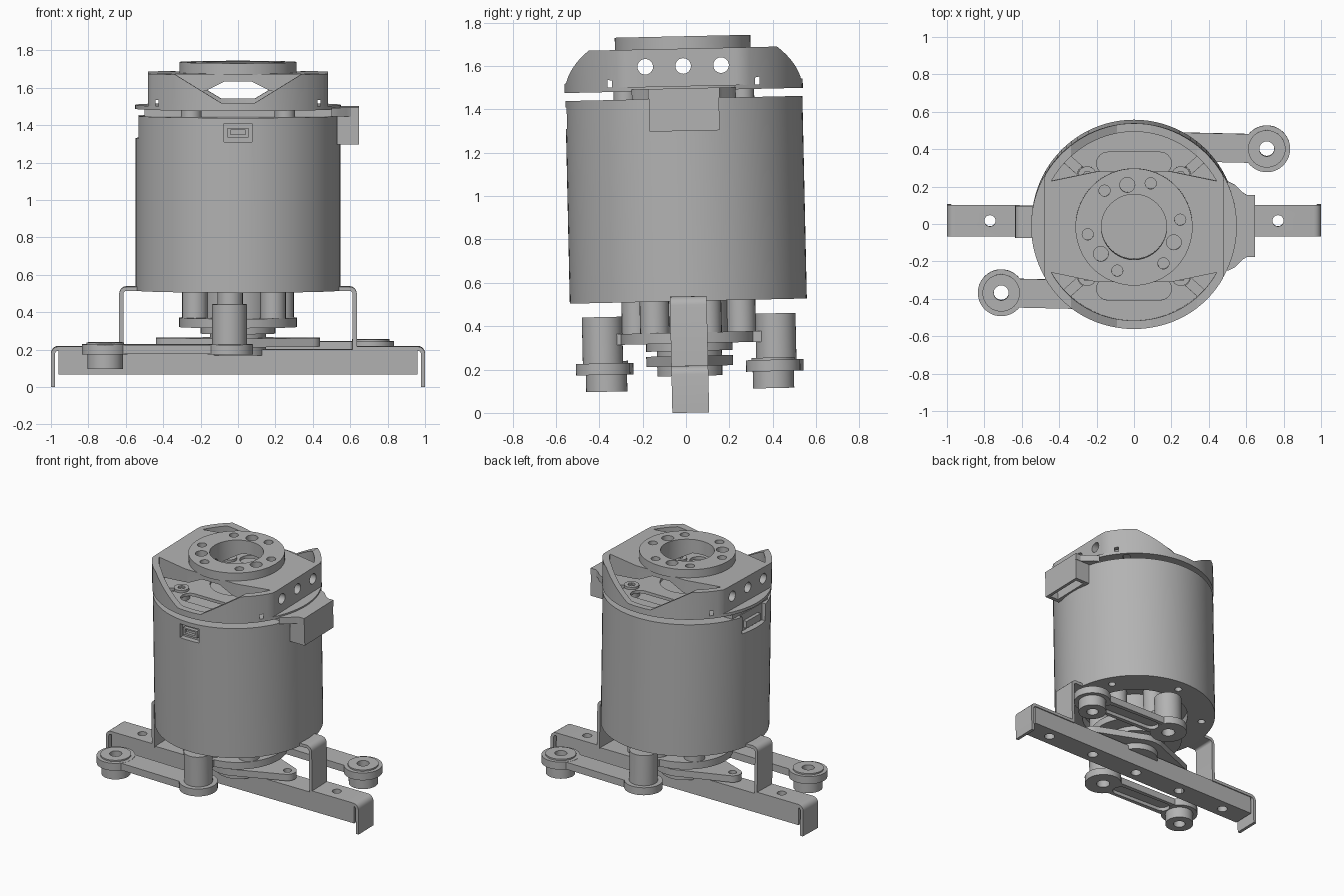
import bpy, bmesh
from math import cos, sin, pi, radians
from mathutils import Matrix

if "Cube" in bpy.data.objects:
    bpy.data.objects.remove(bpy.data.objects["Cube"])

grey = bpy.data.materials.new("satin grey")
grey.use_nodes = True
GREY = (0.45, 0.45, 0.45, 1)
grey.diffuse_color = GREY
grey.node_tree.nodes["Principled BSDF"].inputs["Base Color"].default_value = GREY

parts = []


def prism(name, pts, a, b, axis="Z"):
    """Extrude a polygon along an axis from a to b."""
    place = {"Z": lambda p, t: (p[0], p[1], t),
             "Y": lambda p, t: (p[0], t, p[1]),
             "X": lambda p, t: (t, p[0], p[1])}[axis]
    bm = bmesh.new()
    low = [bm.verts.new(place(p, a)) for p in pts]
    high = [bm.verts.new(place(p, b)) for p in pts]
    bm.faces.new(low)
    bm.faces.new(high)
    n = len(pts)
    for i in range(n):
        j = (i + 1) % n
        bm.faces.new((low[i], low[j], high[j], high[i]))
    bmesh.ops.recalc_face_normals(bm, faces=bm.faces)
    me = bpy.data.meshes.new(name)
    bm.to_mesh(me)
    bm.free()
    me.materials.append(grey)
    ob = bpy.data.objects.new(name, me)
    bpy.context.collection.objects.link(ob)
    parts.append(ob)
    return ob


def arc(x, y, r, start=0, end=2 * pi, n=48, closed=True):
    steps = n if closed else n - 1
    return [(x + r * cos(start + (end - start) * i / steps),
             y + r * sin(start + (end - start) * i / steps)) for i in range(n)]


def cyl(name, x, y, r, a, b, axis="Z", n=40):
    return prism(name, arc(x, y, r, n=n), a, b, axis)


def box(name, x0, x1, y0, y1, a, b):
    return prism(name, [(x0, y0), (x1, y0), (x1, y1), (x0, y1)], a, b)


def slot(name, x0, y0, x1, y1, r, a, b):
    """Round-ended bar between two points."""
    from_angle = Matrix.Rotation(0, 2)
    dx, dy = x1 - x0, y1 - y0
    length = (dx * dx + dy * dy) ** 0.5
    c, s = dx / length, dy / length
    flat = (arc(length, 0, r, -pi / 2, pi / 2, 16, False)
            + arc(0, 0, r, pi / 2, 3 * pi / 2, 16, False))
    return prism(name, [(x0 + c * u - s * v, y0 + s * u + c * v) for u, v in flat], a, b)


def combine(ob, others, mode="DIFFERENCE"):
    """Apply booleans and discard the helpers."""
    for o in others:
        o.hide_render = True
        m = ob.modifiers.new("boolean", "BOOLEAN")
        m.operation, m.solver, m.object = mode, "EXACT", o
    bpy.context.view_layer.update()
    deps = bpy.context.evaluated_depsgraph_get()
    me = bpy.data.meshes.new_from_object(ob.evaluated_get(deps))
    ob.modifiers.clear()
    ob.data = me
    for o in others:
        parts.remove(o)
        bpy.data.objects.remove(o)
    return ob


def turned(ob):
    """Copy of a part turned half way round the main axis."""
    me = ob.data.copy()
    me.transform(Matrix.Rotation(pi, 4, "Z"))
    twin = bpy.data.objects.new("opposite_" + ob.name, me)
    bpy.context.collection.objects.link(twin)
    parts.append(twin)


quarters = [(sx, sy) for sx in (-1, 1) for sy in (-1, 1)]

# Main housing with a bottom recess, screw holes and two port pockets
body = cyl("housing", 0, 0, 0.547, 0.515, 1.45, n=96)
cuts = [cyl("c", 0, 0, 0.36, 0.4, 0.58),
        box("c", -0.075, 0.075, -0.6, -0.51, 1.32, 1.42),
        box("c", -0.6, -0.505, -0.13, 0.13, 1.33, 1.5)]
cuts += [cyl("c", 0.46 * cos(a), 0.46 * sin(a), 0.025, 0.4, 0.56, n=16)
         for a in [radians(30 + 60 * i) for i in range(6)]]
combine(body, cuts)
plug = prism("front_port", [(-0.055, 1.345), (0.055, 1.345), (0.055, 1.395), (-0.055, 1.395)],
             -0.535, -0.5, "Y")
combine(plug, [prism("c", [(-0.04, 1.36), (0.04, 1.36), (0.04, 1.385), (-0.04, 1.385)],
                     -0.6, -0.515, "Y")])
box("side_port", -0.53, -0.49, -0.08, 0.08, 1.35, 1.4)

# Spacers between housing and cap
box("spacer_block", -0.5, 0.5, -0.2, 0.2, 1.44, 1.49)
for sx, sy in quarters:
    cyl("spacer_post", sx * 0.25, sy * 0.27, 0.055, 1.44, 1.49, n=24)

# Connector shroud on the left side
flare = [(0.5, 0.24), (0.54, 0.22), (0.58, 0.18), (0.605, 0.165), (0.647, 0.165)]
prism("shroud_plate", flare + [(x, -y) for x, y in reversed(flare)], 1.45, 1.497)
shroud = box("shroud", 0.53, 0.647, -0.162, 0.162, 1.3, 1.49)
combine(shroud, [box("c", 0.56, 0.625, -0.135, 0.135, 1.2, 1.45)])

# Cap floor with crescent openings and corner slots
floor = cyl("cap_floor", 0, 0, 0.55, 1.487, 1.508, n=96)
cuts = [cyl("c", 0, 0, 0.175, 1.4, 1.6)]
for s in (-1, 1):
    cuts.append(slot("c", -0.14, s * 0.335, 0.14, s * 0.335, 0.06, 1.4, 1.6))
for sx, sy in quarters:
    cuts.append(slot("c", sx * 0.27, sy * 0.28, sx * 0.36, sy * 0.36, 0.025, 1.4, 1.6))
combine(floor, cuts)
for sx, sy in quarters:
    screw = cyl("cap_screw", sx * 0.25, sy * 0.27, 0.05, 1.5, 1.525, n=24)
    combine(screw, [cyl("c", sx * 0.25, sy * 0.27, 0.025, 1.51, 1.6, n=6)])

# Cap bridge: flat-sided drum, hollowed, with dipped front and back
cap = prism("cap", [(max(-0.48, min(0.48, x)), y) for x, y in arc(0, 0, 0.55, n=96)],
            1.505, 1.68)
cuts = []
for s in (-1, 1):
    edge = arc(0, 0, 0.505, radians(29), radians(151), 32, False) + [(-0.2, 0.295), (0.2, 0.295)]
    cuts.append(prism("c", [(x, s * y) for x, y in edge], 1.4, 1.8))
    cuts.append(prism("c", [(-0.37, 1.7), (-0.09, 1.53), (0.09, 1.53), (0.37, 1.7)],
                      s * 0.3, s * 0.7, "Y"))
tunnel = [(0.44, 1.45), (0.44, 1.54), (0.17, 1.59), (0.07, 1.64)]
cuts.append(prism("c", tunnel + [(-x, z) for x, z in reversed(tunnel)], -0.35, 0.35, "Y"))
cuts += [cyl("c", y, 1.6, 0.036, -0.7, 0.7, "X", 24) for y in (-0.175, 0, 0.175)]
cuts.append(cyl("c", 0, 0, 0.175, 1.4, 1.8))
combine(cap, cuts)

# Mounting flange with a ring of holes
flange = cyl("mounting_flange", 0, 0, 0.313, 1.675, 1.737, n=64)
cuts = [cyl("c", 0, 0, 0.175, 1.6, 1.8)]
for i in range(9):
    a = radians(69 + 120 * (i // 3) + 30 * (i % 3))
    r, reach = (0.04, 0.228) if i % 3 == 1 else (0.03, 0.25)
    cuts.append(cyl("c", reach * cos(a), reach * sin(a), r, 1.69, 1.8, n=20))
combine(flange, cuts)

# Output hub below the housing
cyl("hub_core", 0, 0, 0.19, 0.3, 0.6)
cyl("hub_plate", 0, 0, 0.315, 0.32, 0.37, n=64)
for i in range(6):
    a = radians(20 + 60 * i)
    cyl("hub_post", 0.245 * cos(a), 0.245 * sin(a), 0.068, 0.36, 0.59, n=24)
cyl("hub_collar", 0, 0, 0.2, 0.285, 0.325)
cyl("hub_spindle", 0, 0, 0.15, 0.17, 0.29)

# Lower pivot plate with tapered ears
ears = (arc(0.38, 0, 0.06, -1.2, 1.2, 12, False) + arc(0, 0, 0.2, 1.1, pi - 1.1, 16, False)
        + arc(-0.38, 0, 0.06, pi - 1.2, pi + 1.2, 12, False)
        + arc(0, 0, 0.2, pi + 1.1, 2 * pi - 1.1, 16, False))
combine(prism("pivot_plate", ears, 0.215, 0.262),
        [cyl("c", s * 0.38, 0, 0.027, 0.1, 0.4, n=20) for s in (-1, 1)])

# Swing arms, one each side, with end bosses and posts
px, py, bx, by = -0.045, -0.4, -0.71, -0.385
arm = slot("swing_arm", px, py, bx, by, 0.077, 0.185, 0.235)
combine(arm, [cyl("u", bx, by, 0.125, 0.183, 0.236), cyl("u", px, py, 0.125, 0.183, 0.236),
              cyl("u", bx, by, 0.1, 0.23, 0.246), cyl("u", bx, by, 0.095, 0.105, 0.2),
              cyl("u", px, py, 0.093, 0.2, 0.45)], "UNION")
combine(arm, [cyl("c", bx, by, 0.04, 0, 0.5), cyl("c", px, py, 0.045, 0.1, 0.25),
              slot("c", px - 0.15, py, bx + 0.15, by, 0.05, 0.1, 0.21)])
link = box("hub_link", -0.11, 0.02, -0.4, -0.2, 0.32, 0.37)
turned(arm)
turned(link)

# Cross bar with a row of holes
bar = box("cross_bar", -0.96, 0.96, -0.078, 0.078, 0.067, 0.2)
cuts = [cyl("c", s * 0.77, 0, 0.03, 0, 0.3, n=24) for s in (-1, 1)]
cuts += [cyl("c", x, 0, 0.035, 0, 0.15, n=24) for x in (-0.77, -0.385, 0, 0.385, 0.77)]
combine(bar, cuts)

# Bent support straps: end lip, flat run, upright and tab on the housing
T = 0.022
outer = ([(1, 0)] + arc(0.96, 0.177, 0.04, 0, pi / 2, 6, False) + [(0.635, 0.217)]
         + arc(0.595, 0.497, 0.04, 0, pi / 2, 6, False) + [(0.52, 0.537)])
inner = ([(0.52, 0.537 - T)] + arc(0.595, 0.497, 0.04 - T, pi / 2, 0, 6, False)
         + [(0.635 - T, 0.217 - T)] + arc(0.96, 0.177, 0.04 - T, pi / 2, 0, 6, False)
         + [(1 - T, 0)])
strap = prism("support_strap", outer + inner, -0.085, 0.085, "Y")
combine(strap, [cyl("c", 0.77, 0, 0.03, 0, 0.4, n=24)])
turned(strap)

# Slight lean of the whole assembly, then shading
lean = Matrix.Translation((0, 0.022, 0.001)) @ Matrix.Rotation(0.022, 4, "X")
bpy.ops.object.select_all(action="DESELECT")
for ob in parts:
    ob.data.transform(lean)
    ob.select_set(True)
bpy.context.view_layer.objects.active = body
bpy.ops.object.shade_smooth_by_angle(angle=radians(30))
